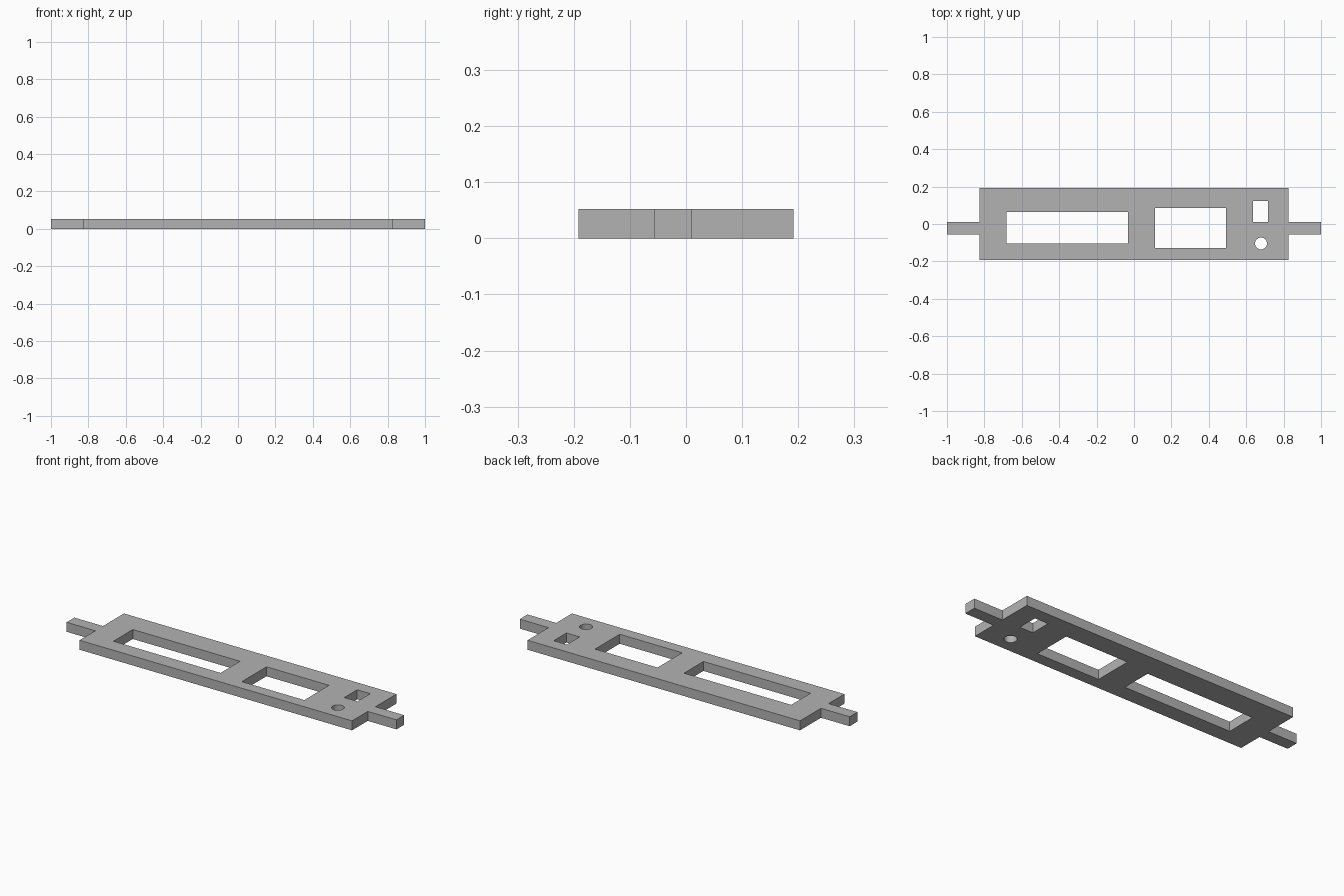
import bpy
import bmesh
import math

cube = bpy.data.objects.get("Cube")
if cube:
    bpy.data.objects.remove(cube, do_unlink=True)

THICK = 0.052

# Plain grey material
grey = bpy.data.materials.new("plain_grey")
grey.use_nodes = True
colour = (0.45, 0.45, 0.45, 1)
grey.diffuse_color = colour
grey.node_tree.nodes["Principled BSDF"].inputs["Base Color"].default_value = colour


def prism(name, outline, z0, z1):
    """Extrude a counter-clockwise outline from z0 to z1."""
    bm = bmesh.new()
    face = bm.faces.new([bm.verts.new((x, y, z0)) for x, y in outline])
    top = bmesh.ops.extrude_face_region(bm, geom=[face])["geom"]
    verts = [v for v in top if isinstance(v, bmesh.types.BMVert)]
    bmesh.ops.translate(bm, verts=verts, vec=(0, 0, z1 - z0))
    bmesh.ops.recalc_face_normals(bm, faces=bm.faces)
    mesh = bpy.data.meshes.new(name)
    bm.to_mesh(mesh)
    bm.free()
    mesh.materials.append(grey)
    obj = bpy.data.objects.new(name, mesh)
    bpy.context.collection.objects.link(obj)
    return obj


def rectangle(x0, x1, y0, y1):
    return [(x0, y0), (x1, y0), (x1, y1), (x0, y1)]


def circle(cx, cy, r, n=32):
    angles = [2 * math.pi * i / n for i in range(n)]
    return [(cx + r * math.cos(a), cy + r * math.sin(a)) for a in angles]


# Panel with a mounting tab at each end
W, D = 0.826, 0.192
TAB_LOW, TAB_HIGH = -0.056, 0.011
right_half = [(W, -D), (W, TAB_LOW), (1, TAB_LOW),
              (1, TAB_HIGH), (W, TAB_HIGH), (W, D)]
left_half = [(-x, y) for x, y in reversed(right_half)]
panel = prism("panel", right_half + left_half, 0, THICK)

# Through openings
openings = {
    "long_slot": rectangle(-0.682, -0.032, -0.105, 0.063),
    "window": rectangle(0.113, 0.492, -0.128, 0.085),
    "small_window": rectangle(0.637, 0.717, 0.011, 0.122),
    "round_hole": circle(0.679, -0.104, 0.032),
}
bpy.context.view_layer.objects.active = panel
panel.select_set(True)
for name, outline in openings.items():
    cutter = prism(name + "_cutter", outline, -0.1, 0.2)
    cutter.hide_render = True
    mod = panel.modifiers.new(name, "BOOLEAN")
    mod.operation = "DIFFERENCE"
    mod.solver = "EXACT"
    mod.object = cutter
    bpy.ops.object.modifier_apply(modifier=mod.name)
    bpy.data.objects.remove(cutter, do_unlink=True)

# Round hole wall smooth, all edges sharp
bpy.ops.object.shade_smooth_by_angle(angle=math.radians(30))
